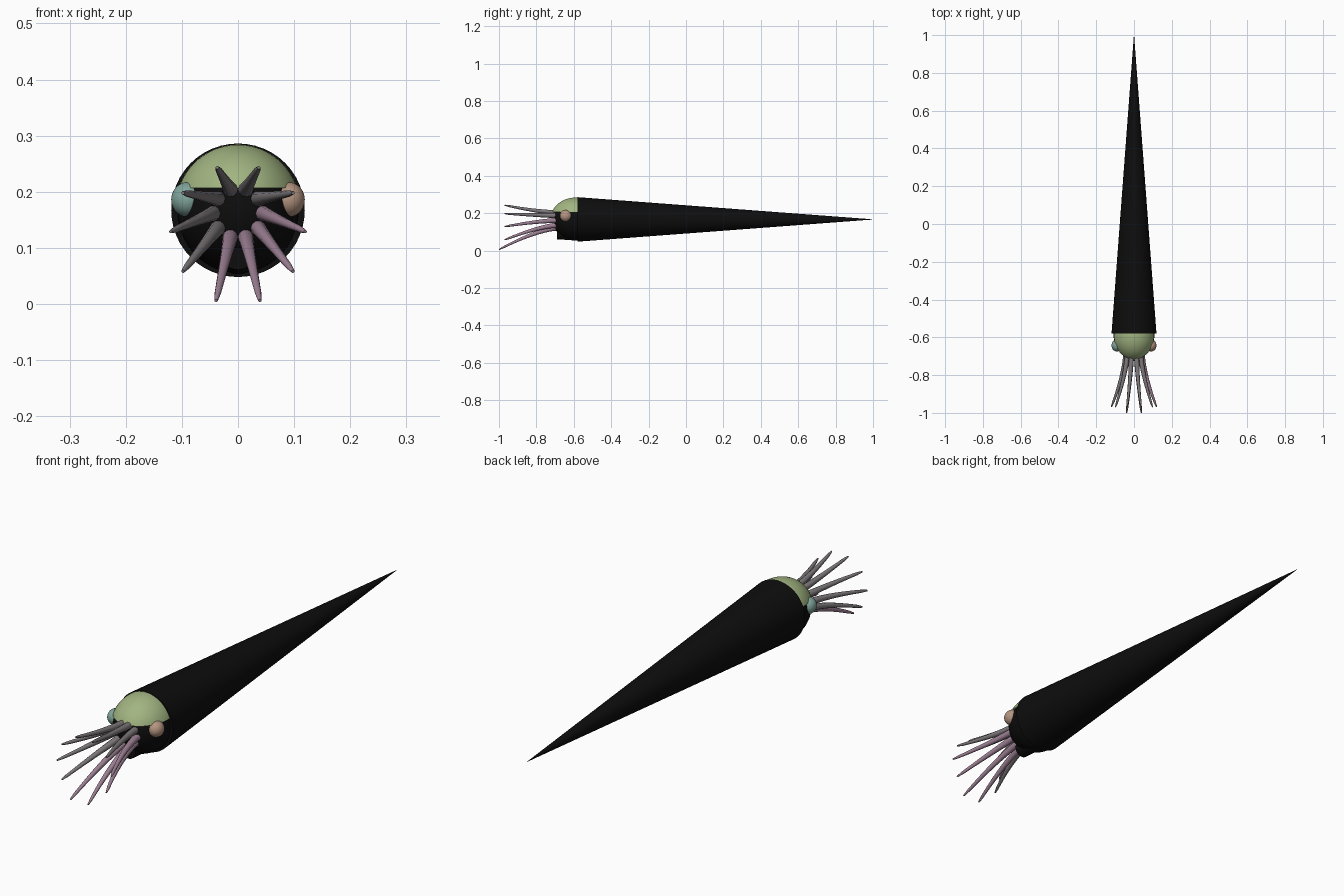
import bpy, bmesh
from math import sin, cos, pi, radians
from mathutils import Matrix

cube = bpy.data.objects.get("Cube")
if cube:
    bpy.data.objects.remove(cube, do_unlink=True)

AXIS_Z = 0.167     # height of the shell axis
MOUTH_Y = -0.58    # open end of the shell


def material(name, rgb):
    m = bpy.data.materials.new(name)
    m.use_nodes = True
    m.diffuse_color = (*rgb, 1)
    bsdf = m.node_tree.nodes["Principled BSDF"]
    bsdf.inputs["Base Color"].default_value = (*rgb, 1)
    bsdf.inputs["Roughness"].default_value = 0.8
    return m


black = material("shell black", (0.004, 0.004, 0.004))
green = material("hood green", (0.36, 0.46, 0.22))
peach = material("left eye peach", (0.46, 0.30, 0.22))
teal = material("right eye teal", (0.22, 0.38, 0.33))
grey = material("arm grey", (0.21, 0.19, 0.20))
pink = material("arm pink", (0.34, 0.22, 0.30))


def finish(bm, name, mat):
    bmesh.ops.recalc_face_normals(bm, faces=bm.faces)
    mesh = bpy.data.meshes.new(name)
    bm.to_mesh(mesh)
    bm.free()
    mesh.materials.append(mat)
    ob = bpy.data.objects.new(name, mesh)
    bpy.context.collection.objects.link(ob)
    bpy.ops.object.select_all(action='DESELECT')
    ob.select_set(True)
    bpy.context.view_layer.objects.active = ob
    bpy.ops.object.shade_smooth_by_angle(angle=radians(40))
    return ob


def ellipsoid(name, centre, size, mat, cut_z=None):
    bm = bmesh.new()
    bmesh.ops.create_uvsphere(bm, u_segments=48, v_segments=32, radius=1)
    bmesh.ops.transform(bm, verts=bm.verts,
                        matrix=Matrix.Translation(centre) @ Matrix.Diagonal((*size, 1)))
    if cut_z is not None:
        bmesh.ops.bisect_plane(bm, geom=bm.verts[:] + bm.edges[:] + bm.faces[:],
                               plane_co=(0, 0, cut_z), plane_no=(0, 0, 1), clear_inner=True)
        bmesh.ops.holes_fill(bm, edges=[e for e in bm.edges if e.is_boundary])
    return finish(bm, name, mat)


def tube(name, z, y_back, y_front, r_back, r_front, mat):
    """Capped cone or cylinder lying along y."""
    bm = bmesh.new()
    bmesh.ops.create_cone(bm, cap_ends=True, segments=48, radius1=r_front, radius2=r_back,
                          depth=y_back - y_front)
    place = Matrix.Translation((0, (y_back + y_front) / 2, z)) @ Matrix.Rotation(-pi / 2, 4, 'X')
    bmesh.ops.transform(bm, verts=bm.verts, matrix=place)
    return finish(bm, name, mat)


# Long straight shell
tube("shell", AXIS_Z, 1.0, MOUTH_Y, 0.0005, 0.119, black)

# Head, hood, arm crown and funnel
ellipsoid("head", (0, -0.59, AXIS_Z), (0.108, 0.125, 0.112), black)
ellipsoid("hood", (0, -0.59, AXIS_Z), (0.113, 0.135, 0.117), green, cut_z=0.207)
tube("arm_crown", 0.162, -0.6, -0.705, 0.07, 0.048, black)
tube("funnel", 0.092, -0.56, -0.69, 0.04, 0.031, black)

# Eyes
for name, side, mat in (("left_eye", 1, peach), ("right_eye", -1, teal)):
    ellipsoid(name, (side * 0.09, -0.643, 0.186), (0.029, 0.032, 0.031), mat)


# Ten tapering arms flaring outward from the crown
def arm(name, angle, tip, mat, steps=12):
    curve = bpy.data.curves.new(name, 'CURVE')
    curve.dimensions = '3D'
    curve.bevel_depth = 1
    curve.bevel_resolution = 3
    curve.use_fill_caps = True
    spline = curve.splines.new('POLY')
    spline.points.add(steps)
    root = (0.043 * cos(angle), -0.685, 0.162 + 0.043 * sin(angle))
    for i, p in enumerate(spline.points):
        t = i / steps
        flare = t ** 1.45
        p.co = (root[0] + (tip[0] - root[0]) * flare,
                root[1] + (tip[1] - root[1]) * t,
                root[2] + (tip[2] - root[2]) * flare, 1)
        p.radius = 0.0145 - 0.0095 * t
    spline.points[-1].radius = 0.003
    spline.use_smooth = True
    curve.materials.append(mat)
    ob = bpy.data.objects.new(name, curve)
    bpy.context.collection.objects.link(ob)


tips = [("lowest", (0.039, -0.999, 0.006)), ("lower", (0.098, -0.969, 0.058)),
        ("middle", (0.120, -0.969, 0.129)), ("upper", (0.098, -0.969, 0.198)),
        ("top", (0.037, -0.969, 0.243))]
for i, (level, (x, y, z)) in enumerate(tips):
    angle = radians(36 * i - 72)
    arm(f"left_{level}_arm", angle, (x, y, z), pink if i < 3 else grey)
    arm(f"right_{level}_arm", pi - angle, (-x, y, z), pink if i == 0 else grey)
